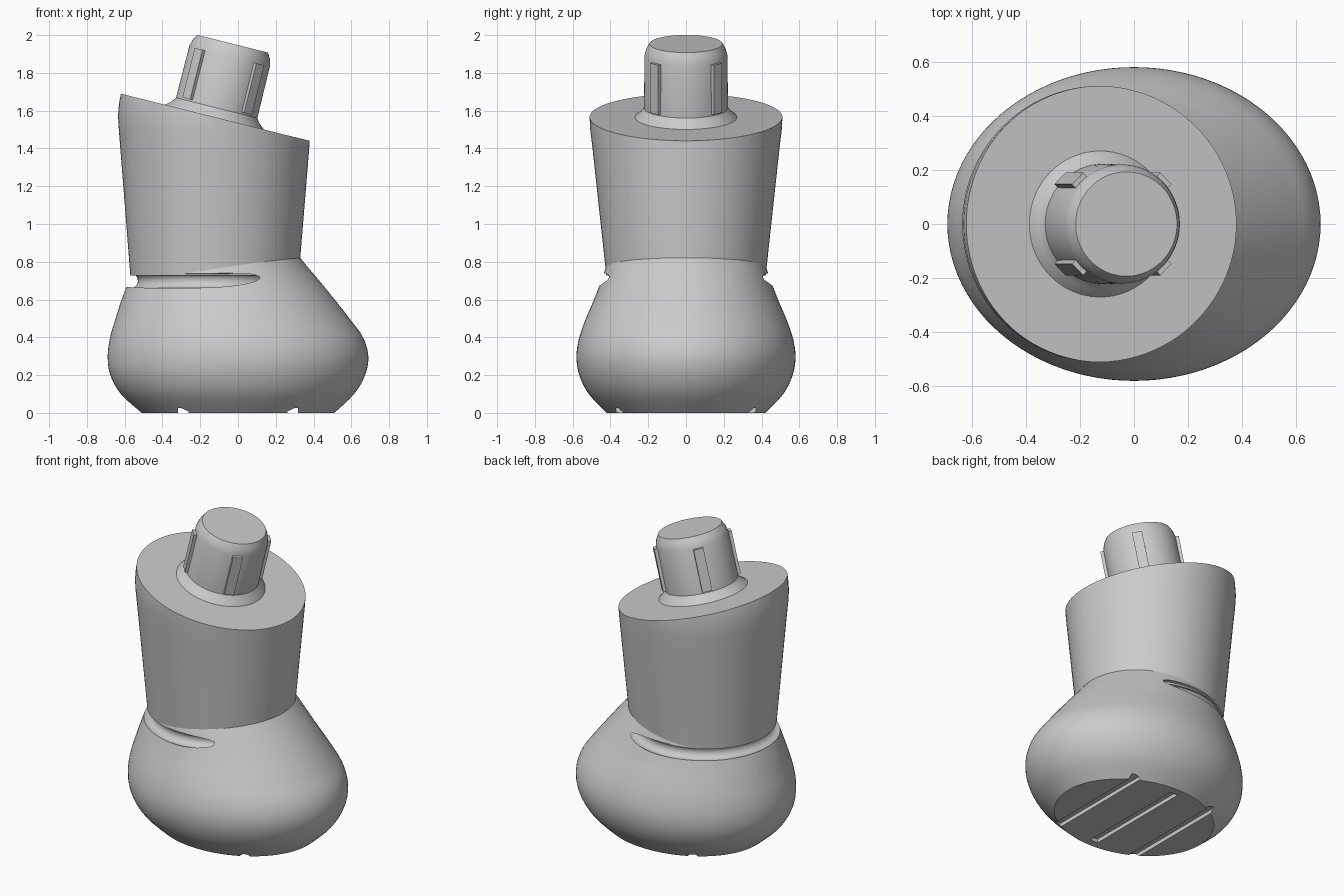
import bpy, bmesh, math
from mathutils import Vector, Matrix

if "Cube" in bpy.data.objects:
    bpy.data.objects.remove(bpy.data.objects["Cube"], do_unlink=True)

grey = bpy.data.materials.new("plain grey")
grey.use_nodes = True
grey.diffuse_color = (0.6, 0.6, 0.6, 1)
grey.node_tree.nodes["Principled BSDF"].inputs["Base Color"].default_value = (0.6, 0.6, 0.6, 1)

TILT = math.radians(14)
SIDES = 96
TOP = Vector((-0.125, 0, 1.566))            # centre of the slanted leg top
tilted = Matrix.Translation(TOP) @ Matrix.Rotation(TILT, 4, 'Y')


def add_object(name, bm):
    bmesh.ops.recalc_face_normals(bm, faces=bm.faces)
    mesh = bpy.data.meshes.new(name)
    bm.to_mesh(mesh)
    bm.free()
    mesh.materials.append(grey)
    obj = bpy.data.objects.new(name, mesh)
    bpy.context.collection.objects.link(obj)
    return obj


def select(obj):
    bpy.ops.object.select_all(action='DESELECT')
    obj.select_set(True)
    bpy.context.view_layer.objects.active = obj


def smooth(obj, angle=30):
    select(obj)
    bpy.ops.object.shade_smooth_by_angle(angle=math.radians(angle))


def loft(rows):
    """Stack of ellipses; each row is height, left x, right x, half depth."""
    bm = bmesh.new()
    rings = []
    for z, left, right, depth in rows:
        ring = []
        for i in range(SIDES):
            a = math.tau * i / SIDES
            ring.append(bm.verts.new(((left + right) / 2 + (right - left) / 2 * math.cos(a),
                                      depth * math.sin(a), z)))
        rings.append(ring)
    for low, high in zip(rings, rings[1:]):
        for i in range(SIDES):
            j = (i + 1) % SIDES
            bm.faces.new((low[i], low[j], high[j], high[i]))
    bm.faces.new(rings[0][::-1])
    bm.faces.new(rings[-1])
    return bm


def refine(rows, steps=4):
    """Catmull-Rom curve through the rows."""
    out = []
    for k in range(len(rows) - 1):
        a, b = rows[max(k - 1, 0)], rows[k]
        c, d = rows[k + 1], rows[min(k + 2, len(rows) - 1)]
        for s in range(steps):
            t = s / steps
            out.append([q + t * (r - p) / 2 + t * t * (p - 2.5 * q + 2 * r - d_ / 2)
                        + t ** 3 * (-p + 3 * q - 3 * r + d_) / 2
                        for p, q, r, d_ in zip(a, b, c, d)])
    return out + [rows[-1]]


def cut(obj, cutter):
    mod = obj.modifiers.new("cut", 'BOOLEAN')
    mod.operation = 'DIFFERENCE'
    mod.solver = 'EXACT'
    mod.object = cutter
    select(obj)
    bpy.ops.object.modifier_apply(modifier=mod.name)
    bpy.data.objects.remove(cutter, do_unlink=True)


# Shoe: bulging elliptical body with the toe towards +x
shoe = add_object("shoe", loft(refine([
    (0, -0.51, 0.51, 0.42), (0.1, -0.62, 0.615, 0.515), (0.2, -0.676, 0.673, 0.565),
    (0.3, -0.69, 0.69, 0.58), (0.4, -0.677, 0.662, 0.565), (0.5, -0.648, 0.59, 0.53),
    (0.6, -0.616, 0.512, 0.487), (0.7, -0.578, 0.43, 0.449), (0.76, -0.553, 0.379, 0.428),
    (0.82, -0.53, 0.33, 0.405), (0.86, -0.51, 0.295, 0.39)])))

# Heel groove: ring-shaped cut that runs out towards the toe
bpy.ops.mesh.primitive_torus_add(location=(-0.13, 0, 0.7), major_radius=0.44, minor_radius=0.04,
                                 major_segments=SIDES, minor_segments=20)
cut(shoe, bpy.context.object)

# Sole grooves
for x in (-0.29, 0, 0.29):
    bm = bmesh.new()
    bmesh.ops.create_cube(bm, size=1, matrix=Matrix.Translation((x, 0, 0))
                          @ Matrix.Diagonal((0.055, 0.74, 0.05, 1)))
    cut(shoe, add_object("groove_cutter", bm))
smooth(shoe)

# Leg: flared column with a slanted flat top
bm = loft([(0.727, -0.57, 0.322, 0.422), (1.4, -0.623, 0.377, 0.495), (1.5, -0.631, 0.382, 0.507),
           (1.57, -0.635, 0.385, 0.511), (1.64, -0.63, 0.385, 0.508), (1.75, -0.608, 0.38, 0.5)])
cutting = bmesh.ops.bisect_plane(bm, geom=bm.verts[:] + bm.edges[:] + bm.faces[:], plane_co=TOP,
                                 plane_no=(math.sin(TILT), 0, math.cos(TILT)), clear_outer=True)
rim = [e for e in cutting["geom_cut"] if isinstance(e, bmesh.types.BMEdge)]
bmesh.ops.contextual_create(bm, geom=rim)
smooth(add_object("leg", bm))

# Peg: collar, shaft and tapered tip standing square on the slanted top
bm = loft([(z, -r, r, r) for z, r in
           ((-0.01, 0.275), (0, 0.27), (0.025, 0.24), (0.05, 0.222), (0.335, 0.22),
            (0.37, 0.21), (0.4, 0.193))])
bm.transform(tilted)
smooth(add_object("peg", bm), 25)

# Four ribs around the peg
for k in range(4):
    bm = bmesh.new()
    bmesh.ops.create_cube(bm, size=1, matrix=tilted @ Matrix.Rotation(math.radians(45 + 90 * k), 4, 'Z')
                          @ Matrix.Translation((0.208, 0, 0.195))
                          @ Matrix.Diagonal((0.06, 0.06, 0.27, 1)))
    add_object("peg_rib_%d" % (k + 1), bm)
